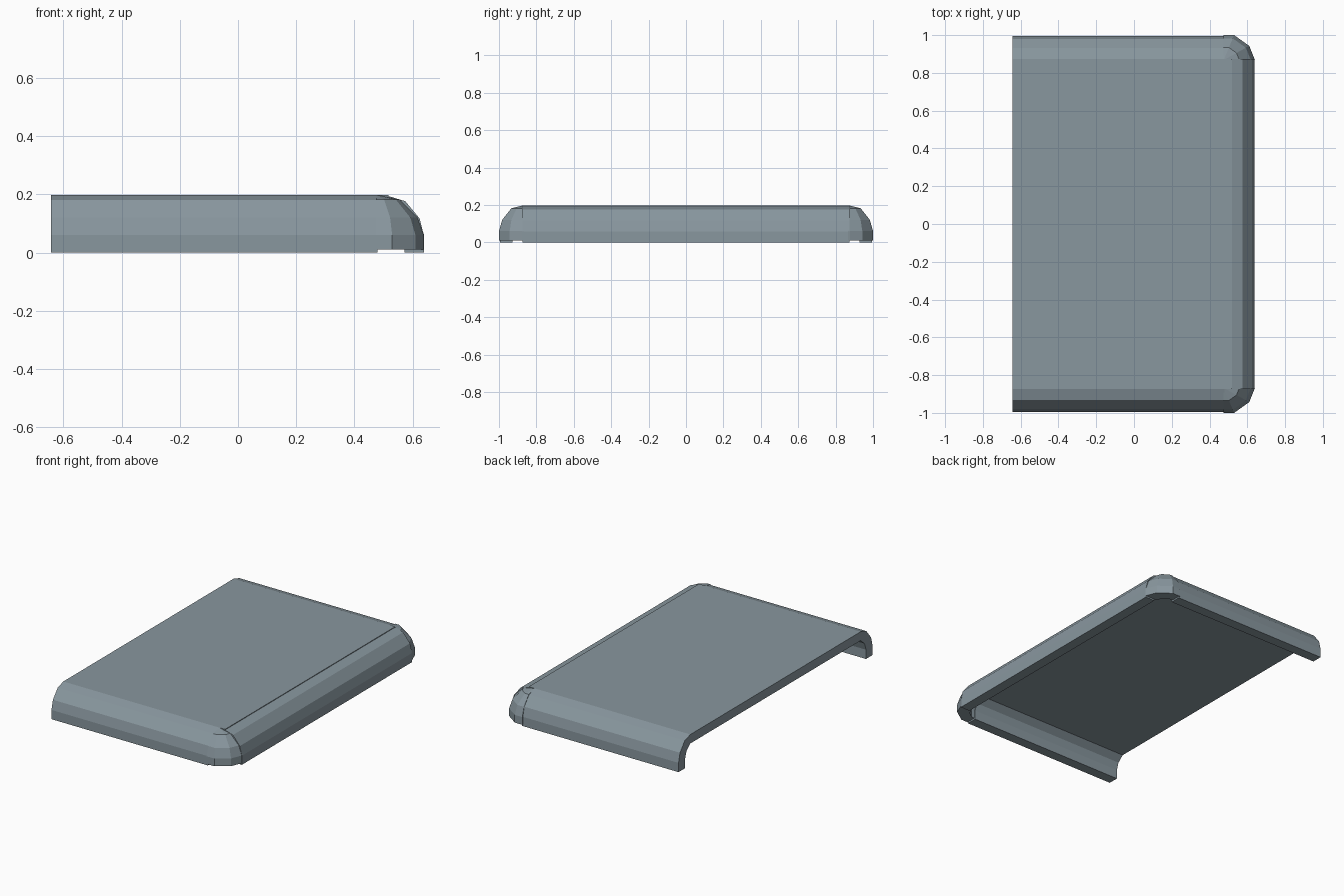
import bpy, bmesh

if "Cube" in bpy.data.objects:
    bpy.data.objects.remove(bpy.data.objects["Cube"])

X0, TOP = -0.643, 0.198

# blue-grey shell colour
slate = bpy.data.materials.new("slate")
slate.diffuse_color = (0.25, 0.31, 0.345, 1)
slate.use_nodes = True
slate.node_tree.nodes["Principled BSDF"].inputs["Base Color"].default_value = slate.diffuse_color


def sweep(name, rings):
    """Bridge equal closed cross-sections and cap both ends."""
    bm = bmesh.new()
    loops = [[bm.verts.new(p) for p in r] for r in rings]
    n = len(loops[0])
    for a, b in zip(loops, loops[1:]):
        for i in range(n):
            j = (i + 1) % n
            bm.faces.new((a[i], a[j], b[j], b[i]))
    bm.faces.new(loops[0])
    bm.faces.new(loops[-1])
    bmesh.ops.remove_doubles(bm, verts=bm.verts, dist=1e-5)
    bmesh.ops.recalc_face_normals(bm, faces=bm.faces)
    me = bpy.data.meshes.new(name)
    bm.to_mesh(me)
    bm.free()
    me.materials.append(slate)
    ob = bpy.data.objects.new(name, me)
    bpy.context.collection.objects.link(ob)
    return ob


def mirror_y(ob):
    m = ob.modifiers.new("mirror", 'MIRROR')
    m.use_axis = (False, True, False)
    m.use_mirror_merge = False


# rim cross-section: (distance outward, height), outer face then inner face
outer = [(0, TOP), (0.058, 0.18), (0.107, 0.12), (0.122, 0.06), (0.122, 0)]
inner = [(0.055, 0), (0.055, 0.06), (0.04, 0.105), (0, 0.14)]
rim = outer + inner

# flat top plate
sweep("top_plate", [[(x, y, z) for y, z in
                     ((-0.873, 0.14), (0.873, 0.14), (0.873, TOP), (-0.873, TOP))]
                    for x in (X0, 0.518)])

# long-end rim
sweep("end_rim", [[(0.517 + d, y, z * 0.98) for d, z in rim] for y in (-0.873, 0.873)])

# side rims
mirror_y(sweep("side_rim", [[(x, 0.873 + d, z) for d, z in rim] for x in (X0, 0.48)]))

# rounded corners, swept round a pivot with faceted outline
cx, cy = 0.475, 0.868
outline = [(0, 0.132), (0.055, 0.132), (0.135, 0.075), (0.165, 0)]
section = [(0, 0.198), (0.5, 0.182), (0.87, 0.12), (1, 0.06), (1, 0.01),
           (0.5, 0.01), (0.5, 0.06), (0.35, 0.105), (0, 0.14)]
mirror_y(sweep("corner", [[(cx + u * t, cy + v * t, z) for t, z in section]
                          for u, v in outline]))
